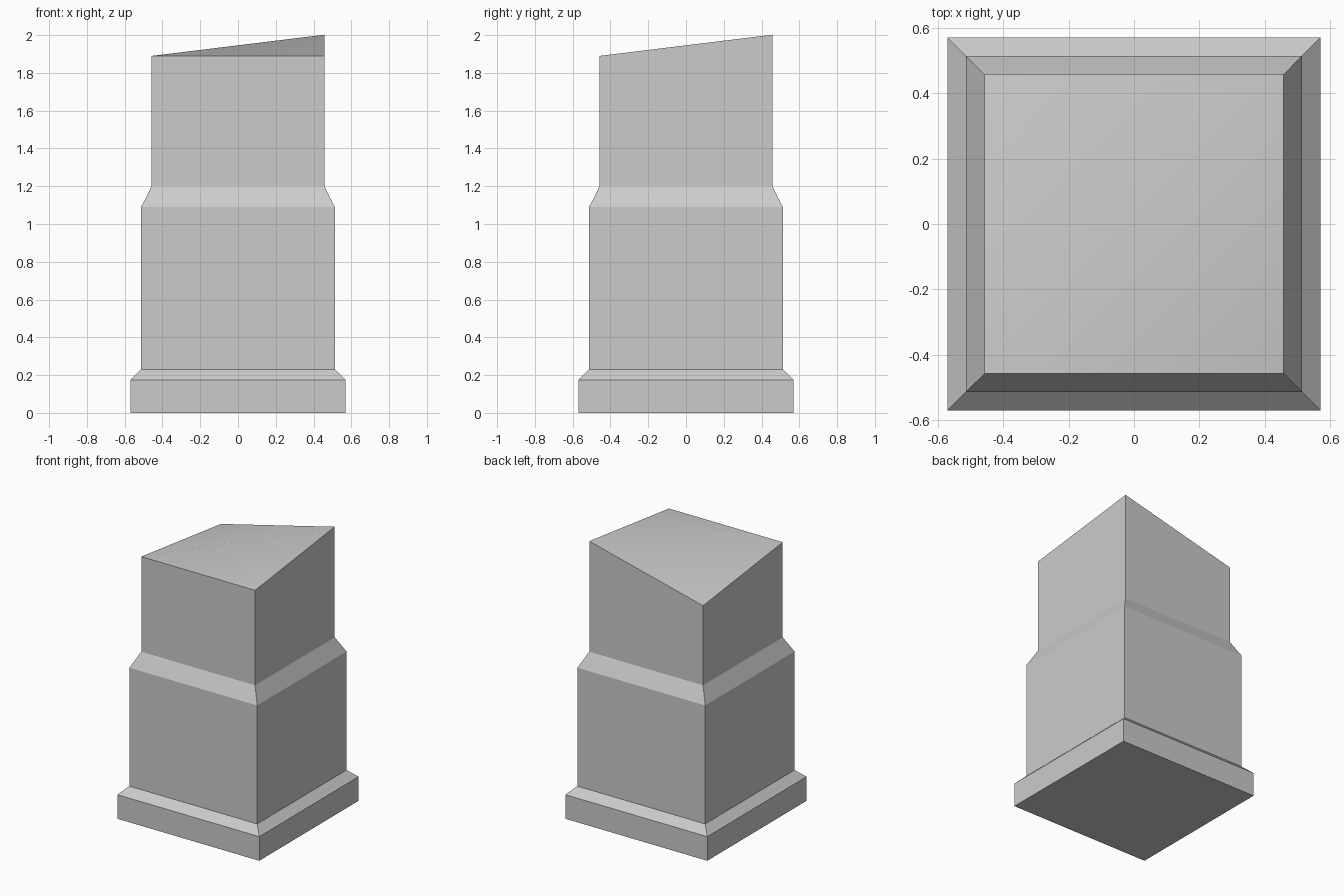
import bpy, bmesh, math

if "Cube" in bpy.data.objects:
    bpy.data.objects.remove(bpy.data.objects["Cube"])

stone = bpy.data.materials.new("grey_stone")
stone.use_nodes = True
grey = (0.6, 0.6, 0.6, 1)
stone.diffuse_color = grey
stone.node_tree.nodes["Principled BSDF"].inputs["Base Color"].default_value = grey

# Square sections from the plinth up to the neck: half width, height
SECTIONS = [(0.57, 0), (0.57, 0.175), (0.513, 0.23), (0.513, 1.09), (0.457, 1.2), (0.457, 1.89)]
CORNERS = [(-1, -1), (1, -1), (1, 1), (-1, 1)]
TWIST = 0.112  # rise and drop of the two back corners

bm = bmesh.new()
rings = [[bm.verts.new((x * w, y * w, z)) for x, y in CORNERS] for w, z in SECTIONS]

# Side walls and slopes
for low, high in zip(rings, rings[1:]):
    for i in range(4):
        j = (i + 1) % 4
        bm.faces.new((low[i], low[j], high[j], high[i]))

# Underside, and the twisted top folded along one diagonal
bm.faces.new(reversed(rings[0]))
a, b, c, d = rings[-1]
c.co.z += TWIST
d.co.z -= TWIST
bm.faces.new((a, b, c))
bm.faces.new((a, c, d))

mesh = bpy.data.meshes.new("pillar")
bm.to_mesh(mesh)
bm.free()
mesh.materials.append(stone)
pillar = bpy.data.objects.new("pillar", mesh)
bpy.context.collection.objects.link(pillar)

# Soften only the shallow fold across the top
bpy.ops.object.select_all(action="DESELECT")
pillar.select_set(True)
bpy.context.view_layer.objects.active = pillar
bpy.ops.object.shade_smooth_by_angle(angle=math.radians(22))
